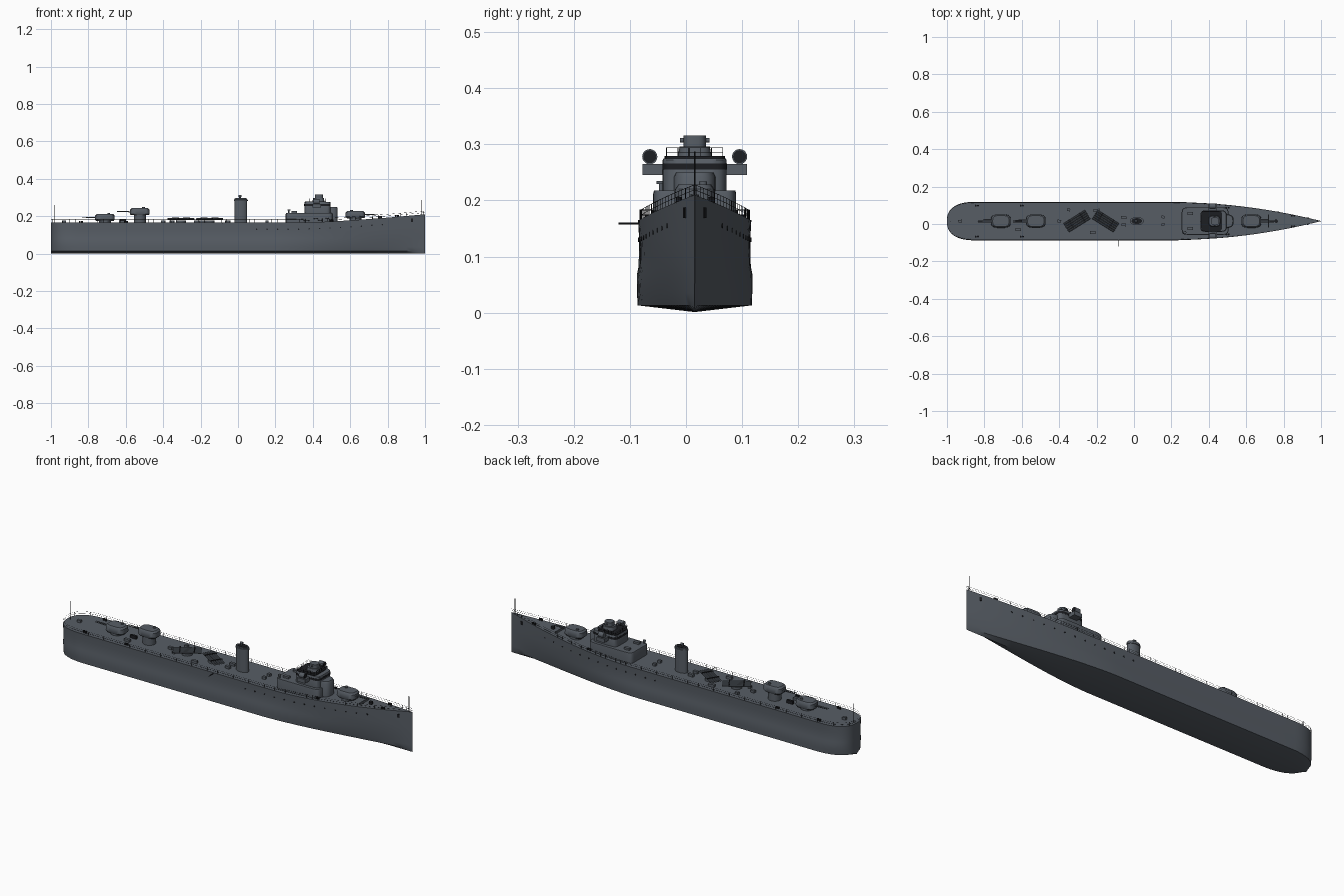
import bpy, bmesh, math, random
from mathutils import Matrix, Vector

cube = bpy.data.objects.get("Cube")
if cube:
    bpy.data.objects.remove(cube, do_unlink=True)

CY = 0.0155          # centreline of the ship
BEAM = 0.101
random.seed(4)


def material(name, rgb):
    m = bpy.data.materials.new(name)
    m.use_nodes = True
    m.diffuse_color = (*rgb, 1)
    m.node_tree.nodes["Principled BSDF"].inputs["Base Color"].default_value = (*rgb, 1)
    return m


GREY = material("naval grey", (0.095, 0.11, 0.13))
DARK = material("dark fittings", (0.012, 0.013, 0.016))


def finish(bm, name, mat=GREY):
    bmesh.ops.recalc_face_normals(bm, faces=bm.faces)
    me = bpy.data.meshes.new(name)
    bm.to_mesh(me)
    bm.free()
    me.materials.append(mat)
    ob = bpy.data.objects.new(name, me)
    bpy.context.collection.objects.link(ob)
    bpy.ops.object.select_all(action='DESELECT')
    ob.select_set(True)
    bpy.context.view_layer.objects.active = ob
    bpy.ops.object.shade_smooth_by_angle(angle=math.radians(35))
    return ob


def box(name, centre, size, mat=GREY, turn=0):
    bm = bmesh.new()
    x, y, z = centre
    m = Matrix.Translation((x, y + CY, z)) @ Matrix.Rotation(turn, 4, 'Z') @ Matrix.Diagonal((*size, 1))
    bmesh.ops.create_cube(bm, size=1, matrix=m)
    return finish(bm, name, mat)


def rod(name, a, b, r, mat=GREY, sides=12, r2=None):
    a, b = Vector(a), Vector(b)
    bm = bmesh.new()
    m = (Matrix.Translation((a + b) / 2 + Vector((0, CY, 0)))
         @ (b - a).to_track_quat('Z', 'Y').to_matrix().to_4x4())
    bmesh.ops.create_cone(bm, cap_ends=True, segments=sides, radius1=r,
                          radius2=r if r2 is None else r2, depth=(b - a).length, matrix=m)
    return finish(bm, name, mat)


def rounded(name, x, half_x, half_y, levels, power=4, mat=GREY, sides=32):
    """Stack of superellipse outlines; levels hold (height, scale)."""
    bm = bmesh.new()
    rings = []
    for z, s in levels:
        ring = []
        for i in range(sides):
            a = math.tau * i / sides
            c, n = math.cos(a), math.sin(a)
            ring.append(bm.verts.new((
                x + s * half_x * math.copysign(abs(c) ** (2 / power), c),
                CY + s * half_y * math.copysign(abs(n) ** (2 / power), n), z)))
        rings.append(ring)
    for lo, hi in zip(rings, rings[1:]):
        for i in range(sides):
            j = (i + 1) % sides
            bm.faces.new((lo[i], lo[j], hi[j], hi[i]))
    bm.faces.new(rings[0])
    bm.faces.new(rings[-1])
    return finish(bm, name, mat)


def wires(name, paths, r):
    cu = bpy.data.curves.new(name, 'CURVE')
    cu.dimensions = '3D'
    cu.bevel_depth, cu.bevel_resolution = r, 0
    for path in paths:
        sp = cu.splines.new('POLY')
        sp.points.add(len(path) - 1)
        for p, (x, y, z) in zip(sp.points, path):
            p.co = (x, y + CY, z, 1)
    cu.materials.append(DARK)
    bpy.context.collection.objects.link(bpy.data.objects.new(name, cu))


# Hull shape rules
def half_width(x):
    if x < -0.85:
        return BEAM * max(0, 1 - ((-0.85 - x) / 0.15) ** 2.5) ** 0.4
    return BEAM * (1 - max(0, (x - 0.2) / 0.8) ** 2)


def deck(x):
    return 0.165 + 0.045 * max(0, (x - 0.3) / 0.7) ** 1.5


def hull_section(x):
    w = half_width(x)
    fine = max(0, (x - 0.2) / 0.8) ** 1.3
    aft = max(0, (-0.85 - x) / 0.15)
    low = 1.01 - 0.5 * fine - 0.1 * aft
    mid = 1.02 - 0.22 * fine - 0.02 * aft
    top = deck(x)
    side = [(low * w, 0.013), (low * 0.4 * w + mid * 0.6 * w, 0.035), (mid * w, 0.068),
            ((mid * 0.5 + 0.48) * w, 0.082), (0.98 * w, 0.13), (w, top)]
    return [(0, 0.001)] + side + [(0, top)] + [(-y, z) for y, z in reversed(side)]


# Hull
stations = [-0.85 - 0.1499 * math.sin(math.pi / 2 * (1 - i / 12)) for i in range(12)]
stations += [-0.85 + 1.05 * i / 10 for i in range(10)] + [0.2 + 0.8 * i / 24 for i in range(24)] + [0.9995]
bm = bmesh.new()
rings = [[bm.verts.new((x, y + CY, z)) for y, z in hull_section(x)] for x in stations]
for a, b in zip(rings, rings[1:]):
    for i in range(len(a)):
        j = (i + 1) % len(a)
        bm.faces.new((a[i], a[j], b[j], b[i]))
bm.faces.new(rings[0])
bm.faces.new(rings[-1])
finish(bm, "hull")

# Deck railings, one set per side
rails = []
for s in (-1, 1):
    for h in (0.009, 0.018):
        rails.append([(x, s * half_width(x) * 0.97, deck(x) + h) for x in stations])
    for i in range(67):
        x = -0.99 + 0.03 * i
        y = s * half_width(x) * 0.97
        rails.append([(x, y, deck(x)), (x, y, deck(x) + 0.018)])
wires("deck_railings", rails, 0.0005)

# Portholes and anchors on the hull sides
for s in (-1, 1):
    for i in range(13):
        x = 0.1 + 0.056 * i
        y, z = half_width(x) * (0.97 if x < 0.5 else 0.955), deck(x) - 0.035
        rod("porthole", (x, s * (y - 0.004), z), (x, s * (y + 0.003), z), 0.004, DARK, 10)
    y = half_width(0.93)
    box("anchor", (0.93, s * y * 0.97, 0.178), (0.012, 0.006, 0.018), DARK, -s * 0.25)
    for x in (-0.84, -0.6, 0.5, 0.85):
        for d in (-0.006, 0.006):
            rod("bollard", (x + d, s * half_width(x) * 0.82, deck(x) - 0.002),
                (x + d, s * half_width(x) * 0.82, deck(x) + 0.01), 0.005, DARK, 10)


# Gun turrets
def turret(name, x, z, way):
    rounded(name + "_pedestal", x, 0.032, 0.03, [(deck(x) - 0.01, 1), (z + 0.002, 1)], 2)
    rounded(name + "_house", x, 0.053, 0.036,
            [(z, 0.88), (z + 0.007, 1), (z + 0.03, 0.97), (z + 0.038, 0.82)], 3.5)
    for s in (-0.005, 0.005):
        rod(name + "_barrel", (x + way * 0.04, s, z + 0.018), (x + way * 0.122, s, z + 0.02),
            0.003, GREY, 8, 0.0018)
    rod(name + "_hatch", (x - way * 0.02, 0.015, z + 0.03), (x - way * 0.02, 0.015, z + 0.044), 0.007)


turret("fore_turret", 0.627, 0.19, 1)
turret("raised_aft_turret", -0.525, 0.205, -1)
turret("aft_turret", -0.712, 0.174, -1)

# Torpedo tube mounts
for x, turn in ((-0.305, 0.56), (-0.152, -0.56)):
    rod("torpedo_turntable", (x, 0, 0.16), (x, 0, 0.177), 0.026, GREY, 20)
    along = Vector((math.cos(turn), math.sin(turn), 0))
    across = Vector((-along.y, along.x, 0))
    for k in range(-2, 3):
        c = Vector((x, 0, 0.184)) + across * (k * 0.0115)
        rod("torpedo_tube", c - along * 0.068, c + along * 0.068, 0.0055, GREY, 10)
    for k in (-0.035, 0.035):
        c = Vector((x, 0, 0.189)) + along * k
        box("tube_band", c, (0.006, 0.06, 0.006), DARK, turn)

# Funnel
rounded("funnel", 0.015, 0.034, 0.02, [(0.16, 1), (0.28, 1), (0.281, 1.1), (0.287, 1.1), (0.288, 1), (0.294, 1)], 2)
rounded("funnel_mouth", 0.015, 0.028, 0.016, [(0.29, 1), (0.296, 1)], 2, DARK)
rod("steam_pipe", (0.01, 0, 0.28), (0.01, 0, 0.308), 0.005)
rod("steam_pipe_cap", (0.004, 0, 0.308), (0.018, 0, 0.308), 0.006)

# Bridge
rounded("deckhouse", 0.38, 0.125, 0.074, [(0.155, 1), (0.212, 1), (0.218, 0.98)], 9, GREY, 48)
rounded("forward_house", 0.485, 0.048, 0.037, [(0.16, 1), (0.242, 1), (0.25, 0.9)], 3)
rounded("bridge", 0.425, 0.07, 0.057, [(0.215, 1), (0.272, 1), (0.275, 0.97)], 6, GREY, 40)
rounded("bridge_window_band", 0.425, 0.0708, 0.0578, [(0.255, 1), (0.266, 1)], 6, DARK, 40)
rounded("bridge_platform", 0.415, 0.056, 0.054, [(0.274, 1), (0.279, 1)], 7, DARK)
rounded("director_base", 0.43, 0.032, 0.03, [(0.278, 1), (0.296, 0.9)], 3)
rounded("director", 0.433, 0.022, 0.02, [(0.29, 1), (0.316, 1)], 3)
rod("director_scope", (0.433, -0.026, 0.307), (0.433, 0.026, 0.307), 0.004)
for s in (-1, 1):
    box("bridge_wing", (0.42, s * 0.075, 0.255), (0.045, 0.036, 0.02))
    rod("lamp_stand", (0.42, s * 0.08, 0.26), (0.42, s * 0.08, 0.272), 0.005)
    rod("signal_lamp", (0.405, s * 0.08, 0.278), (0.435, s * 0.08, 0.278), 0.0135, GREY, 20)
    rod("lamp_glass", (0.434, s * 0.08, 0.278), (0.437, s * 0.08, 0.278), 0.0115, DARK, 20)
    box("deckhouse_locker", (0.3, s * 0.04, 0.222), (0.03, 0.016, 0.012))
corners = [(0.363, -0.05), (0.363, 0.05), (0.467, 0.05), (0.467, -0.05)]
rail = [[(x, y, h) for x, y in corners + corners[:1]] for h in (0.286, 0.294)]
for (xa, ya), (xb, yb) in zip(corners, corners[1:] + corners[:1]):
    for k in range(5):
        x, y = xa + (xb - xa) * k / 5, ya + (yb - ya) * k / 5
        rail.append([(x, y, 0.277), (x, y, 0.294)])
wires("bridge_railing", rail, 0.0007)

# Ventilator on the deckhouse
rod("ventilator_stem", (0.272, -0.06, 0.21), (0.272, -0.06, 0.232), 0.004)
rod("ventilator_cap", (0.272, -0.06, 0.229), (0.272, -0.06, 0.235), 0.008)

# Flagstaffs and side boom
rod("stern_staff", (-0.983, 0, 0.16), (-0.983, 0, 0.26), 0.0015, DARK, 6)
rod("bow_staff", (0.98, 0, 0.2), (0.98, 0, 0.287), 0.0015, DARK, 6)
rod("side_boom", (-0.085, -0.09, 0.159), (-0.085, -0.1355, 0.159), 0.0018, DARK, 6)

# Deck lockers, hatches and winches
for x, y in ((-0.35, 0.06), (-0.4, 0.0), (-0.36, -0.03), (-0.2, 0.058), (-0.055, 0.02), (-0.055, -0.02),
             (0.155, 0.022), (0.155, -0.018), (-0.22, -0.06), (-0.62, -0.045), (-0.93, 0)):
    box("deck_locker", (x, y, 0.17), (random.uniform(0.012, 0.035), 0.014, 0.016), GREY,
        random.uniform(-0.15, 0.15))
box("aft_winch", (-0.615, 0, 0.172), (0.035, 0.012, 0.018), DARK)
rod("capstan", (0.76, 0, deck(0.76) - 0.003), (0.76, 0, deck(0.76) + 0.012), 0.009, DARK)
box("breakwater", (0.72, 0, deck(0.72) + 0.004), (0.005, 0.07, 0.012))
